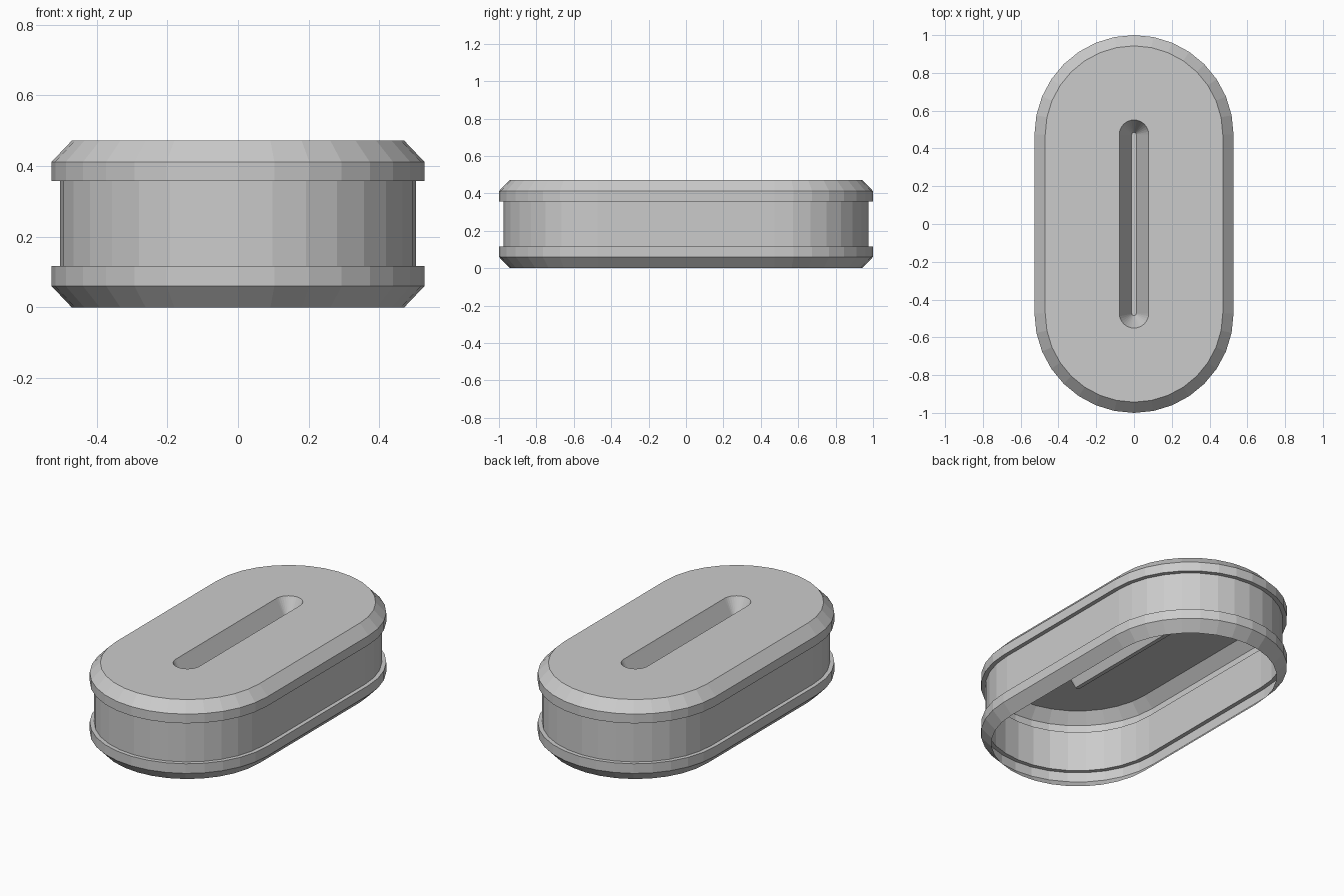
import bpy, bmesh, math

if "Cube" in bpy.data.objects:
    bpy.data.objects.remove(bpy.data.objects["Cube"])

CENTRE = 0.473   # y of the two round-end centres
SEGS = 16        # facets per round end


def stadium(r, z):
    """Points of a pill-shaped outline with end radius r at height z."""
    pts = []
    for end in (1, -1):
        for i in range(SEGS + 1):
            a = math.pi * i / SEGS
            pts.append((end * r * math.cos(a), end * (CENTRE + r * math.sin(a)), z))
    return pts


def loft(name, profile, cap=False):
    """Skin a (radius, height) profile round the pill outline, as an open shell."""
    bm = bmesh.new()
    loops = [[bm.verts.new(p) for p in stadium(r, z)] for r, z in profile]
    n = len(loops[0])
    for a, b in zip(loops, loops[1:]):
        for i in range(n):
            j = (i + 1) % n
            bm.faces.new((a[i], a[j], b[j], b[i]))
    if cap:
        bm.faces.new(loops[-1])
    mesh = bpy.data.meshes.new(name)
    bm.to_mesh(mesh)
    bm.free()
    obj = bpy.data.objects.new(name, mesh)
    bpy.context.collection.objects.link(obj)
    return obj


# Bottom rim: open underneath, chamfered, with a ledge back to the wall
loft("bottom_rim", [(0.470, 0.0), (0.527, 0.060), (0.527, 0.117), (0.503, 0.117)])

# Recessed side wall
loft("side_wall", [(0.503, 0.117), (0.503, 0.357)])

# Top lid: ledge, chamfer, flat top and tapered slot with a closed floor
loft("top_lid", [(0.503, 0.357), (0.527, 0.357), (0.527, 0.412), (0.470, 0.472),
                 (0.078, 0.472), (0.072, 0.460), (0.012, 0.345)], cap=True)
